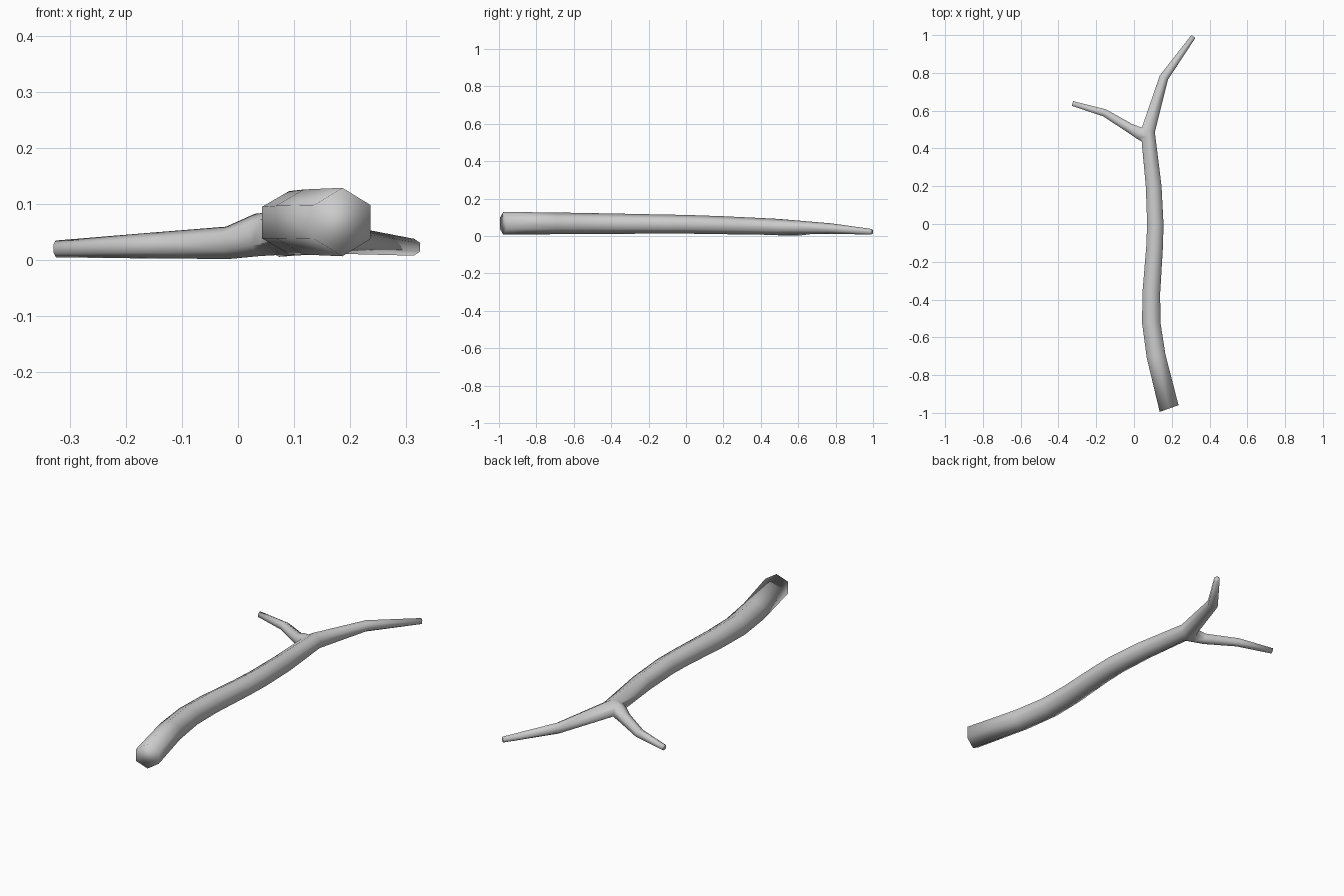
import bpy, bmesh, math
from mathutils import Vector

if "Cube" in bpy.data.objects:
    bpy.data.objects.remove(bpy.data.objects["Cube"])

UP = Vector((0, 0, 1))


def limb(name, path, start_dir=None):
    """Six-sided capped tube through (x, y, z, radius) points, corners up and down."""
    pts = [Vector(p[:3]) for p in path]
    bm = bmesh.new()
    rings = []
    for i, (c, p) in enumerate(zip(pts, path)):
        a = (c - pts[i - 1]).normalized() if i else Vector()
        b = (pts[i + 1] - c).normalized() if i < len(pts) - 1 else Vector()
        t = (a + b).normalized()
        if i == 0 and start_dir:
            t = Vector(start_dir).normalized()
        side = t.cross(UP).normalized()
        up = side.cross(t)
        rings.append([bm.verts.new(c + p[3] * (math.sin(k * math.pi / 3) * side
                                               + math.cos(k * math.pi / 3) * up))
                      for k in range(6)])
    for r, s in zip(rings, rings[1:]):
        for k in range(6):
            bm.faces.new((r[k], r[(k + 1) % 6], s[(k + 1) % 6], s[k]))
    bm.faces.new(rings[0])
    bm.faces.new(rings[-1])
    bmesh.ops.recalc_face_normals(bm, faces=bm.faces)
    for f in bm.faces:
        f.smooth = True
    me = bpy.data.meshes.new(name)
    bm.to_mesh(me)
    bm.free()
    ob = bpy.data.objects.new(name, me)
    bpy.context.collection.objects.link(ob)
    return ob


# main stem, running on into the right-hand twig
stick = limb("stick", [
    (0.186, -0.977, 0.068, 0.061),
    (0.117, -0.70, 0.068, 0.058),
    (0.091, -0.52, 0.067, 0.056),
    (0.092, -0.36, 0.066, 0.054),
    (0.109, -0.12, 0.064, 0.051),
    (0.113, 0.00, 0.063, 0.050),
    (0.104, 0.20, 0.058, 0.048),
    (0.073, 0.49, 0.049, 0.043),
    (0.158, 0.775, 0.040, 0.028),
    (0.314, 0.992, 0.023, 0.015),
], start_dir=(-0.33, 0.94, 0))

# left-hand twig, fused into the stem at the fork
twig = limb("left_twig", [
    (0.068, 0.462, 0.048, 0.039),
    (0.035, 0.478, 0.045, 0.038),
    (-0.018, 0.505, 0.031, 0.029),
    (-0.155, 0.588, 0.026, 0.023),
    (-0.325, 0.638, 0.020, 0.015),
])
twig.hide_render = True
twig.hide_viewport = True
fuse = stick.modifiers.new("fuse", 'BOOLEAN')
fuse.operation = 'UNION'
fuse.solver = 'EXACT'
fuse.object = twig
